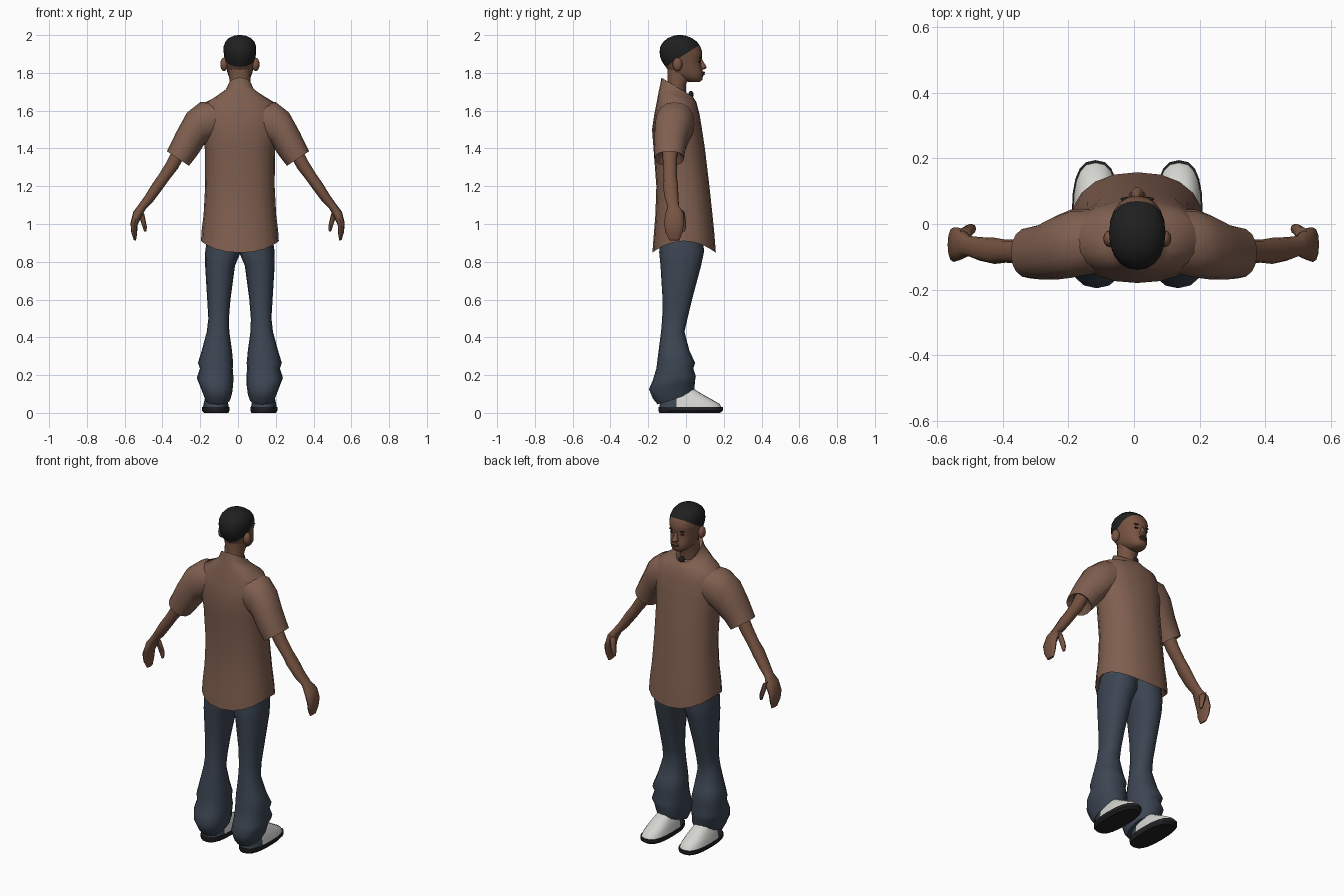
import bpy, bmesh, math
from mathutils import Vector


def mat(name, r, g, b):
    m = bpy.data.materials.new(name)
    m.diffuse_color = (r, g, b, 1)
    return m


SHIRT = mat("brown_cloth", 0.215, 0.115, 0.08)
SKIN = mat("skin", 0.185, 0.088, 0.054)
JEANS = mat("dark_denim", 0.045, 0.06, 0.085)
HAIR = mat("black_hair", 0.014, 0.014, 0.014)
WHITE = mat("white_leather", 0.66, 0.66, 0.63)
SOLE = mat("black_rubber", 0.016, 0.016, 0.018)
LIP = mat("lip", 0.12, 0.052, 0.036)
CX = 0.01  # centre line of the body


def finish(bm, name, mats, angle=50):
    bmesh.ops.recalc_face_normals(bm, faces=bm.faces)
    me = bpy.data.meshes.new(name)
    bm.to_mesh(me)
    bm.free()
    for m in mats:
        me.materials.append(m)
    ob = bpy.data.objects.new(name, me)
    bpy.context.collection.objects.link(ob)
    bpy.ops.object.select_all(action='DESELECT')
    ob.select_set(True)
    bpy.context.view_layer.objects.active = ob
    bpy.ops.object.shade_smooth_by_angle(angle=math.radians(angle))
    return ob


def loft(name, rings, mats, s=1, cx=CX, n=16, e=2.2, cut=None, angle=50):
    """Rings are (xa, za, xb, zb, back y, front y[, front lift, front/back sag]).
    cut = (point, normal): faces on the normal side get the second material."""
    bm = bmesh.new()
    loops = []
    for r in rings:
        xa, za, xb, zb, y0, y1 = r[:6]
        lift = r[6] if len(r) > 6 else 0
        sag = r[7] if len(r) > 7 else 0
        row = []
        for i in range(n):
            a = 2 * math.pi * i / n
            c, d = math.cos(a), math.sin(a)
            p = math.copysign(abs(c) ** (2 / e), c)
            q = math.copysign(abs(d) ** (2 / e), d)
            x = (xa + xb) / 2 + p * (xa - xb) / 2
            z = (za + zb) / 2 + p * (za - zb) / 2 + lift * q - sag * q * q
            row.append(bm.verts.new((cx + s * x, (y0 + y1) / 2 + q * (y1 - y0) / 2, z)))
        loops.append(row)
    for lo, hi in zip(loops, loops[1:]):
        for i in range(n):
            j = (i + 1) % n
            bm.faces.new((lo[i], lo[j], hi[j], hi[i]))
    bm.faces.new(loops[0])
    bm.faces.new(loops[-1])
    if cut:
        co, no = Vector(cut[0]), Vector(cut[1])
        bmesh.ops.bisect_plane(bm, geom=bm.verts[:] + bm.edges[:] + bm.faces[:],
                               plane_co=co, plane_no=no)
        for f in bm.faces:
            f.material_index = int((f.calc_center_median() - co).dot(no) > 0)
    return finish(bm, name, mats, angle)


def stack(name, rows, mats, **k):
    """Symmetric rings given as (z, half width, back y, front y[, lift, sag])."""
    return loft(name, [(r[1], r[0], -r[1], r[0], *r[2:]) for r in rows], mats, **k)


def blob(name, loc, size, m):
    bm = bmesh.new()
    bmesh.ops.create_uvsphere(bm, u_segments=12, v_segments=8, radius=1)
    bmesh.ops.scale(bm, vec=size, verts=bm.verts)
    bmesh.ops.translate(bm, vec=loc, verts=bm.verts)
    return finish(bm, name, [m], 60)


# Shirt body from collar to the curved hem
stack("shirt_body", [
    (1.71, 0.052, -0.115, 0.02, -0.05),
    (1.725, 0.063, -0.13, 0.036, -0.05),
    (1.70, 0.078, -0.137, 0.042, -0.035),
    (1.685, 0.105, -0.143, 0.045, -0.025),
    (1.645, 0.18, -0.155, 0.055),
    (1.58, 0.205, -0.168, 0.072),
    (1.50, 0.20, -0.18, 0.085),
    (1.40, 0.186, -0.172, 0.10),
    (1.20, 0.184, -0.157, 0.124),
    (1.05, 0.192, -0.162, 0.14),
    (0.97, 0.202, -0.17, 0.15, 0, 0.02),
    (0.91, 0.206, -0.178, 0.158, 0, 0.062),
    (0.92, 0.19, -0.16, 0.14, 0, 0.055),
    (0.96, 0.17, -0.14, 0.11),
], [SHIRT], n=20, e=2.25)

# Neck
stack("neck", [(1.64, 0.055, -0.10, 0.0), (1.74, 0.054, -0.10, 0.0),
               (1.79, 0.058, -0.098, 0.03), (1.83, 0.06, -0.10, 0.03)], [SKIN], n=14)
blob("undershirt_front", (CX, 0.026, 1.685), (0.018, 0.014, 0.02), HAIR)

# Head, with the hair above a sloping hairline
stack("head", [
    (1.752, 0.026, 0.015, 0.072), (1.763, 0.044, -0.02, 0.086),
    (1.78, 0.058, -0.055, 0.09), (1.80, 0.066, -0.085, 0.09),
    (1.83, 0.072, -0.106, 0.084), (1.86, 0.078, -0.127, 0.079),
    (1.885, 0.083, -0.137, 0.086), (1.91, 0.086, -0.14, 0.086),
    (1.94, 0.086, -0.136, 0.076), (1.965, 0.077, -0.12, 0.058),
    (1.985, 0.058, -0.095, 0.03), (1.997, 0.03, -0.065, 0.0), (2.0, 0.01, -0.045, -0.02),
], [SKIN, HAIR], n=20, cut=((0, 0, 1.902), (0, -0.545, 0.838)))

# Face details
stack("nose", [(1.875, 0.006, 0.06, 0.084), (1.845, 0.011, 0.06, 0.102),
               (1.828, 0.02, 0.06, 0.112), (1.818, 0.016, 0.06, 0.098)], [SKIN], n=10)
blob("upper_lip", (CX, 0.088, 1.802), (0.026, 0.014, 0.006), LIP)
blob("lower_lip", (CX, 0.086, 1.792), (0.022, 0.014, 0.006), LIP)

for s, side in ((1, "right"), (-1, "left")):
    blob("ear_" + side, (CX + s * 0.084, -0.045, 1.845), (0.02, 0.026, 0.036), SKIN)
    blob("eye_" + side, (CX + s * 0.033, 0.071, 1.861), (0.013, 0.006, 0.005), HAIR)
    blob("eyebrow_" + side, (CX + s * 0.034, 0.076, 1.88), (0.018, 0.006, 0.004), HAIR)

    # Short sleeve with a turned-in opening
    loft("sleeve_" + side, [
        (0.12, 1.65, 0.12, 1.45, -0.15, 0.045),
        (0.20, 1.645, 0.18, 1.42, -0.164, 0.045),
        (0.27, 1.59, 0.205, 1.38, -0.17, 0.025),
        (0.325, 1.49, 0.23, 1.345, -0.17, 0.0),
        (0.376, 1.385, 0.26, 1.308, -0.166, -0.01),
        (0.362, 1.387, 0.27, 1.325, -0.15, -0.025),
        (0.34, 1.405, 0.28, 1.365, -0.13, -0.04),
    ], [SHIRT], s=s, cx=0, n=16)

    # Bare arm flowing into the hand and curled fingers
    loft("arm_" + side, [
        (0.335, 1.41, 0.275, 1.37, -0.125, -0.045),
        (0.375, 1.33, 0.315, 1.295, -0.122, -0.048),
        (0.415, 1.265, 0.362, 1.235, -0.118, -0.048),
        (0.45, 1.215, 0.398, 1.185, -0.122, -0.042),
        (0.49, 1.15, 0.447, 1.12, -0.112, -0.04),
        (0.522, 1.105, 0.486, 1.08, -0.098, -0.036),
        (0.552, 1.065, 0.506, 1.045, -0.11, -0.012),
        (0.567, 1.005, 0.53, 0.995, -0.116, -0.01),
        (0.563, 0.955, 0.532, 0.95, -0.108, -0.02),
        (0.55, 0.915, 0.538, 0.912, -0.088, -0.035),
    ], [SKIN], s=s, cx=-0.002, n=12)
    loft("thumb_" + side, [
        (0.53, 1.075, 0.495, 1.055, -0.05, -0.008),
        (0.515, 1.02, 0.485, 1.01, -0.034, 0.0),
        (0.505, 0.99, 0.48, 0.985, -0.03, 0.0),
        (0.495, 0.96, 0.483, 0.96, -0.024, -0.006),
    ], [SKIN], s=s, cx=-0.002, n=8)

    # Flared trouser leg with bunched folds at the cuff
    leg = [(0.96, 0.17, -0.01, -0.13, 0.09, 0), (0.85, 0.184, -0.004, -0.142, 0.095, 0),
           (0.78, 0.184, 0.026, -0.135, 0.08, 0), (0.60, 0.173, 0.05, -0.124, 0.032, 0),
           (0.50, 0.167, 0.058, -0.126, 0.008, 0), (0.43, 0.175, 0.056, -0.132, -0.008, 0),
           (0.33, 0.202, 0.042, -0.145, 0.018, 0), (0.265, 0.222, 0.036, -0.153, 0.048, 0),
           (0.235, 0.212, 0.038, -0.157, 0.038, 0), (0.185, 0.228, 0.034, -0.175, 0.052, 0.01),
           (0.145, 0.212, 0.036, -0.196, 0.047, 0.02), (0.10, 0.195, 0.042, -0.175, 0.045, 0.025),
           (0.075, 0.185, 0.05, -0.15, 0.035, 0.03)]
    loft("trouser_leg_" + side, [(o, z, i, z, b, f, l) for z, o, i, b, f, l in leg],
         [JEANS], s=s, n=16, e=2.3)

    # Shoe: white upper with a dark heel, on a black sole
    shoe = [(0.028, 0.196, 0.058, -0.142, 0.188), (0.048, 0.192, 0.062, -0.138, 0.178),
            (0.075, 0.186, 0.066, -0.132, 0.13), (0.10, 0.176, 0.074, -0.125, 0.085),
            (0.125, 0.165, 0.085, -0.11, 0.045)]
    loft("shoe_" + side, [(o, z, i, z, b, f) for z, o, i, b, f in shoe], [WHITE, JEANS],
         s=s, n=20, e=2.6, cut=((0, -0.05, 0), (0, -1, 0)))
    sole = [(0.0, 0.19, 0.062, -0.14, 0.18), (0.012, 0.20, 0.055, -0.146, 0.195),
            (0.03, 0.20, 0.055, -0.146, 0.195)]
    loft("sole_" + side, [(o, z, i, z, b, f) for z, o, i, b, f in sole], [SOLE],
         s=s, n=20, e=2.6, angle=35)
